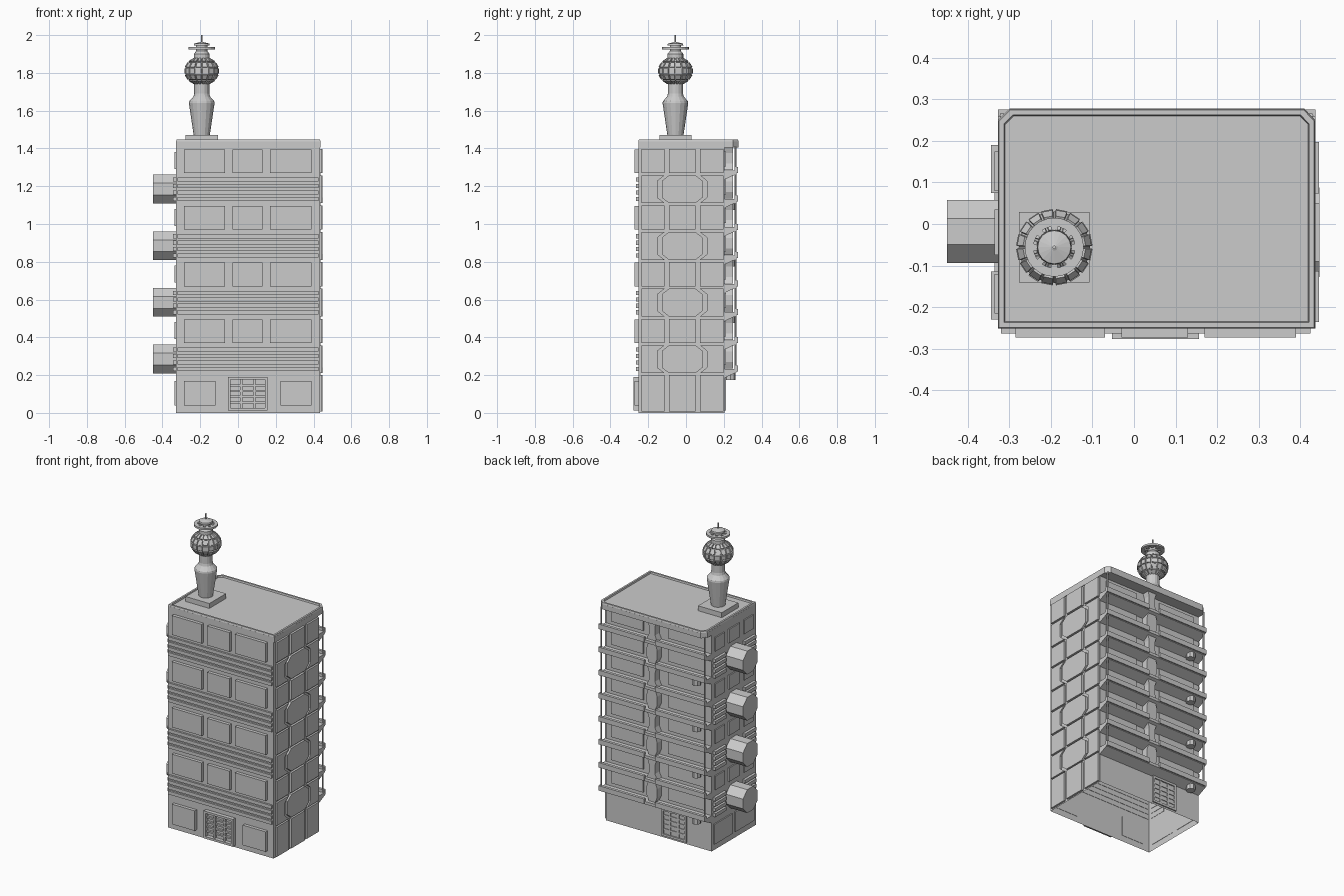
import bpy, bmesh, math
from mathutils import Vector

if "Cube" in bpy.data.objects:
    bpy.data.objects.remove(bpy.data.objects["Cube"])


def prism(bm, pts, axis, lo, hi):
    """Extrude a 2D profile along an axis: x -> (y,z), y -> (x,z), z -> (x,y)."""
    def co(p, d):
        return {'x': (d, p[0], p[1]), 'y': (p[0], d, p[1]), 'z': (p[0], p[1], d)}[axis]
    a = [bm.verts.new(co(p, lo)) for p in pts]
    b = [bm.verts.new(co(p, hi)) for p in pts]
    n = len(pts)
    bm.faces.new(a)
    bm.faces.new(b)
    for i in range(n):
        bm.faces.new((a[i], a[(i + 1) % n], b[(i + 1) % n], b[i]))


def box(bm, x0, x1, y0, y1, z0, z1):
    prism(bm, [(x0, y0), (x1, y0), (x1, y1), (x0, y1)], 'z', z0, z1)


def ngon(cx, cy, r, n, phase=0.0):
    return [(cx + r * math.cos(phase + math.tau * i / n),
             cy + r * math.sin(phase + math.tau * i / n)) for i in range(n)]


def finish(bm, name):
    bmesh.ops.recalc_face_normals(bm, faces=bm.faces)
    me = bpy.data.meshes.new(name)
    bm.to_mesh(me)
    bm.free()
    ob = bpy.data.objects.new(name, me)
    bpy.context.collection.objects.link(ob)
    return ob


def lathe(bm, prof, cx, cy, n, closed=False):
    rings = [[bm.verts.new((x, y, z)) for x, y in ngon(cx, cy, r, n)] for r, z in prof]
    pairs = list(zip(rings, rings[1:])) + ([(rings[-1], rings[0])] if closed else [])
    for a, b in pairs:
        for i in range(n):
            j = (i + 1) % n
            bm.faces.new((a[i], a[j], b[j], b[i]))
    if not closed:
        bm.faces.new(rings[0])
        bm.faces.new(rings[-1])


X0, X1, Y0, Y1 = -0.328, 0.433, -0.252, 0.205
FLOORS = [0.3 * k for k in range(4)]

# Main block, open underneath
bm = bmesh.new()
box(bm, X0, X1, Y0, Y1, 0, 1.43)
bm.normal_update()
bmesh.ops.delete(bm, geom=[f for f in bm.faces if f.calc_center_median().z < 0.001],
                 context='FACES_ONLY')
finish(bm, "tower_body")

# Roof slab with chamfered back corners and low parapet
def roof_outline(d):
    return [(X0 + d, Y0 + d), (0.437 - d, Y0 + d), (0.437 - d, 0.25 - d * .6),
            (0.41 - d * .6, 0.278 - d), (-0.30 + d * .6, 0.278 - d), (X0 + d, 0.25 - d * .6)]

bm = bmesh.new()
prism(bm, roof_outline(0), 'z', 1.405, 1.438)
finish(bm, "roof_slab")
bm = bmesh.new()
loops = [[bm.verts.new((x, y, z)) for x, y in roof_outline(d)]
         for d, z in ((0, 1.436), (0.003, 1.448), (0.015, 1.448), (0.018, 1.436))]
for a, b in zip(loops, loops[1:]):
    for i in range(6):
        j = (i + 1) % 6
        bm.faces.new((a[i], a[j], b[j], b[i]))
finish(bm, "parapet")

# Front windows and slats
bm = bmesh.new()
for f in FLOORS:
    for a, b in ((-0.285, -0.07), (-0.03, 0.13), (0.17, 0.39)):
        box(bm, a, b, -0.273, Y0 + .002, f + 0.37, f + 0.495)
for a, b in ((-0.285, -0.12), (0.225, 0.39)):
    box(bm, a, b, -0.273, Y0 + .002, 0.04, 0.17)
finish(bm, "front_windows")
bm = bmesh.new()
for f in FLOORS:
    for i in range(4):
        z = f + 0.222 + 0.034 * i
        box(bm, -0.32, 0.425, -0.264, Y0 + .002, z, z + 0.022)
finish(bm, "front_slats")


# Doors: frame with a lattice of bars
def door(name, x0, x1, yw, yf):
    bm = bmesh.new()
    t = 0.014
    for a, b in ((x0, x0 + t), (x1 - t, x1)):
        box(bm, a, b, yw, yf, 0.012, 0.19)
    for a, b in ((0.012, 0.026), (0.176, 0.19)):
        box(bm, x0 + t, x1 - t, yw, yf, a, b)
    ym = yw + (yf - yw) * 0.6
    for i in range(1, 3):
        x = x0 + (x1 - x0) * i / 3
        box(bm, x - .006, x + .006, yw, ym, 0.026, 0.176)
    for i in range(1, 5):
        z = 0.026 + 0.03 * i
        box(bm, x0 + t, x1 - t, yw, ym * .9 + yw * .1, z - .005, z + .005)
    finish(bm, name)

door("front_door", -0.053, 0.157, Y0, -0.277)
door("back_door", -0.15, 0.03, Y1, 0.213)

# Right side panels: bulging centre column with matching side columns
bm = bmesh.new()
c, e0, e1 = -0.02, -0.236, 0.198
def side_panels(z0, z1, bulge):
    s = 0.03
    def edge(w, sign):
        k = 0.038 if bulge else 0
        return [(c + sign * w, z0), (c + sign * (w + k), z0 + s),
                (c + sign * (w + k), z1 - s), (c + sign * w, z1)]
    prism(bm, edge(0.07, -1) + edge(0.07, 1)[::-1], 'x', X1 - .002, 0.447)
    prism(bm, [(e0, z1), (e0, z0)] + edge(0.093, -1), 'x', X1 - .002, 0.445)
    prism(bm, [(e1, z1), (e1, z0)] + edge(0.093, 1), 'x', X1 - .002, 0.445)

side_panels(0.008, 0.2, False)
for f in FLOORS:
    side_panels(f + 0.21, f + 0.358, True)
    side_panels(f + 0.37, f + 0.498, False)
finish(bm, "right_side_panels")

# Left side: octagonal pods, slats and small windows
bm = bmesh.new()
for f in FLOORS:
    prism(bm, ngon(-0.018, f + 0.285, 0.082, 8, math.pi / 8), 'x', -0.45, X0 + .002)
finish(bm, "side_pods")
bm = bmesh.new()
for f in FLOORS:
    for i in range(4):
        z = f + 0.222 + 0.034 * i
        box(bm, -0.345, X0 + .002, 0.075, 0.19, z, z + 0.022)
        box(bm, -0.345, X0 + .002, -0.23, -0.115, z, z + 0.022)
    for a, b in ((-0.215, -0.12), (-0.075, 0.035), (0.08, 0.175)):
        box(bm, -0.336, X0 + .002, a, b, f + 0.39, f + 0.48)
for a, b in ((-0.225, -0.03), (0.0, 0.185)):
    box(bm, -0.336, X0 + .002, a, b, 0.04, 0.17)
finish(bm, "left_slats_and_windows")

# Back balconies with sloped undersides and lips
bm = bmesh.new()
for k in range(8):
    z = 0.215 + 0.15 * k
    prism(bm, [(Y1 - .002, z - .03), (0.268, z), (0.268, z + .018), (Y1 - .002, z + .018)],
          'x', X0, 0.437)
    for a, b in ((X0, 0.03), (0.11, 0.437)):
        box(bm, a, b, 0.258, 0.276, z + .004, z + 0.036)
finish(bm, "back_balconies")

# Back pilaster with the same bulging outline, and back windows
bm = bmesh.new()
for k in range(8):
    z = 0.235 + 0.15 * k
    w, v = (0.022, 0.038) if k % 2 else (0.038, 0.022)
    prism(bm, [(0.07 - v, z), (0.07 + v, z), (0.07 + w, z + .035), (0.07 + w, z + .09),
               (0.07 + v, z + .14), (0.07 - v, z + .14), (0.07 - w, z + .09),
               (0.07 - w, z + .035)], 'y', Y1 - .002, 0.25)
finish(bm, "back_pilaster")
bm = bmesh.new()
for k in range(8):
    z = 0.255 + 0.15 * k
    for a, b in ((-0.28, -0.02), (0.16, 0.39)):
        box(bm, a, b, Y1 - .002, 0.212, z, z + 0.08)
finish(bm, "back_windows")

# Corner posts and brackets
bm = bmesh.new()
for x in (-0.318, 0.426):
    prism(bm, ngon(x, 0.262, 0.006, 6), 'z', 0.215, 1.41)
finish(bm, "corner_posts")
bm = bmesh.new()
for f in FLOORS:
    prism(bm, ngon(-0.24, 0.235, 0.028, 8), 'z', f + 0.175, f + 0.21)
finish(bm, "balcony_brackets")

# Rooftop mast
CX, CY = -0.192, -0.056
bm = bmesh.new()
box(bm, CX - .085, CX + .085, CY - .085, CY + .085, 1.437, 1.47)
finish(bm, "mast_base")
bm = bmesh.new()
lathe(bm, [(.042, 1.465), (.068, 1.64), (.066, 1.65), (.044, 1.675), (.04, 1.69), (.04, 1.75)],
      CX, CY, 16)
finish(bm, "mast_column")

# Globe with raised tiles
bm = bmesh.new()
prof = [(0.088 * math.cos(t), 1.81 + 0.072 * math.sin(t))
        for t in (math.radians(-65 + 26 * i) for i in range(6))]
lathe(bm, prof, CX, CY, 16)
bmesh.ops.recalc_face_normals(bm, faces=bm.faces)
tiles = [f for f in bm.faces if len(f.verts) == 4]
bmesh.ops.inset_individual(bm, faces=tiles, thickness=0.003)
bmesh.ops.inset_individual(bm, faces=tiles, thickness=0.001, depth=0.007)
finish(bm, "mast_globe")

# Ring, cap and spike
bm = bmesh.new()
lathe(bm, [(.042, 1.87), (.042, 1.9), (.03, 1.915), (.03, 1.945), (.042, 1.945),
           (.04, 1.955), (.008, 1.963), (.004, 1.965), (.004, 2.0)], CX, CY, 16)
finish(bm, "mast_cap")
bm = bmesh.new()
lathe(bm, [(.05, 1.924), (.071, 1.924), (.071, 1.936), (.05, 1.936)], CX, CY, 24, True)
for i in range(8):
    d = Vector((math.cos(math.tau * i / 8), math.sin(math.tau * i / 8)))
    n = Vector((-d.y, d.x)) * 0.008
    o = Vector((CX, CY))
    prism(bm, [o + d * .025 + n, o + d * .055 + n, o + d * .055 - n, o + d * .025 - n],
          'z', 1.926, 1.934)
finish(bm, "mast_ring")
